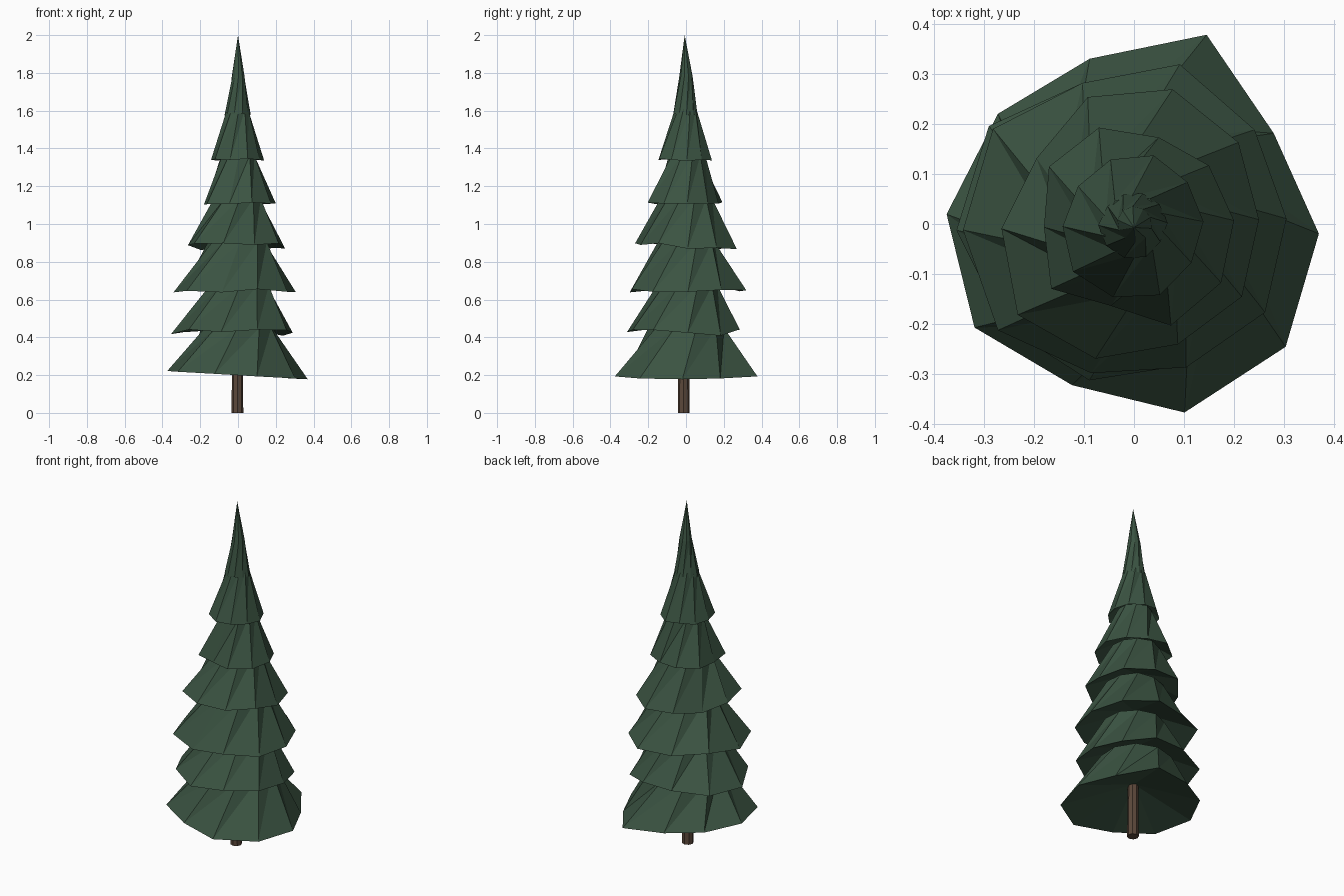
import bpy
import bmesh
import random
from math import cos, sin, radians

cube = bpy.data.objects.get("Cube")
if cube:
    bpy.data.objects.remove(cube, do_unlink=True)

random.seed(4)
SIDES = 10
STEP = 360 / SIDES
TWIST = 20


def make_material(name, colour):
    mat = bpy.data.materials.new(name)
    mat.use_nodes = True
    mat.diffuse_color = colour
    mat.node_tree.nodes["Principled BSDF"].inputs["Base Color"].default_value = colour
    return mat


needles = make_material("dark green needles", (0.043, 0.087, 0.054, 1))
bark = make_material("brown bark", (0.107, 0.065, 0.043, 1))


def finish(name, bm, mat):
    bmesh.ops.recalc_face_normals(bm, faces=bm.faces[:])
    mesh = bpy.data.meshes.new(name)
    bm.to_mesh(mesh)
    bm.free()
    mesh.materials.append(mat)
    obj = bpy.data.objects.new(name, mesh)
    bpy.context.collection.objects.link(obj)
    return obj


def ring(bm, radii, heights, turn):
    verts = []
    for i, (r, z) in enumerate(zip(radii, heights)):
        a = radians(i * STEP + turn)
        verts.append(bm.verts.new((r * cos(a), r * sin(a), z)))
    return verts


def bridge(bm, low, high):
    # Folded triangles give each bough a swirling ridge
    for i in range(SIDES):
        j = (i + 1) % SIDES
        bm.faces.new((low[i], low[j], high[j]))
        bm.faces.new((low[i], high[j], high[i]))


def fan(bm, verts, tip):
    point = bm.verts.new(tip)
    for i in range(SIDES):
        bm.faces.new((verts[i], verts[(i + 1) % SIDES], point))


def make_tier(name, rim_radii, rim_heights, turn, top_radius, top_z, tip_z=None):
    bm = bmesh.new()
    rim = ring(bm, rim_radii, rim_heights, turn)
    top_radii = [top_radius * random.uniform(0.93, 1.07) for _ in range(SIDES)]
    top = ring(bm, top_radii, [top_z] * SIDES, turn + TWIST)
    bridge(bm, rim, top)
    fan(bm, top, (0, -0.007, tip_z or top_z))
    # Hollow underside
    base = sum(rim_heights) / SIDES
    fan(bm, rim, (0, 0, base + 0.45 * (top_z - base)))
    return finish(name, bm, needles)


# Outline of each bough layer, counter-clockwise from the left side
outlines = [
    [.37, .333, .405, .342, .35, .375, .38, .345, .39, .39],
    [.29, .30, .295, .30, .35, .355, .33, .325, .30, .31],
    [.305, .306, .332, .30, .34, .342, .345, .31, .305, .316],
    [.25, .265, .28, .27, .235, .265, .295, .28, .256, .26],
    [.20, .19, .18, .205, .205, .18, .21, .17, .216, .21],
]
outlines += [[r * random.uniform(0.92, 1.08) for _ in range(SIDES)] for r in (.145, .067)]

rim_z = [.20, .425, .65, .88, 1.11, 1.34, 1.58]
top_r = [.195, .165, .155, .13, .095, .06, .034]
names = ["lowest", "second", "third", "fourth", "fifth", "sixth", "crown"]

for k, name in enumerate(names):
    crown = name == "crown"
    turn = -3 if k == 0 else 2
    if k == 0:
        heights = [rim_z[k] - 0.022 * cos(radians(i * STEP)) for i in range(SIDES)]
    else:
        spread = 0.02 if k < 4 else 0.006
        heights = [rim_z[k] + random.uniform(-spread, spread) for _ in range(SIDES)]
    top_z = 1.78 if crown else rim_z[k + 1] + 0.025
    make_tier(name + "_boughs", outlines[k], heights, turn, top_r[k], top_z,
              2.0 if crown else None)

# Trunk
bm = bmesh.new()
bmesh.ops.create_cone(bm, cap_ends=True, segments=8, radius1=0.031, radius2=0.028, depth=0.4)
bmesh.ops.translate(bm, verts=bm.verts[:], vec=(-0.003, -0.012, 0.2))
finish("trunk", bm, bark)
